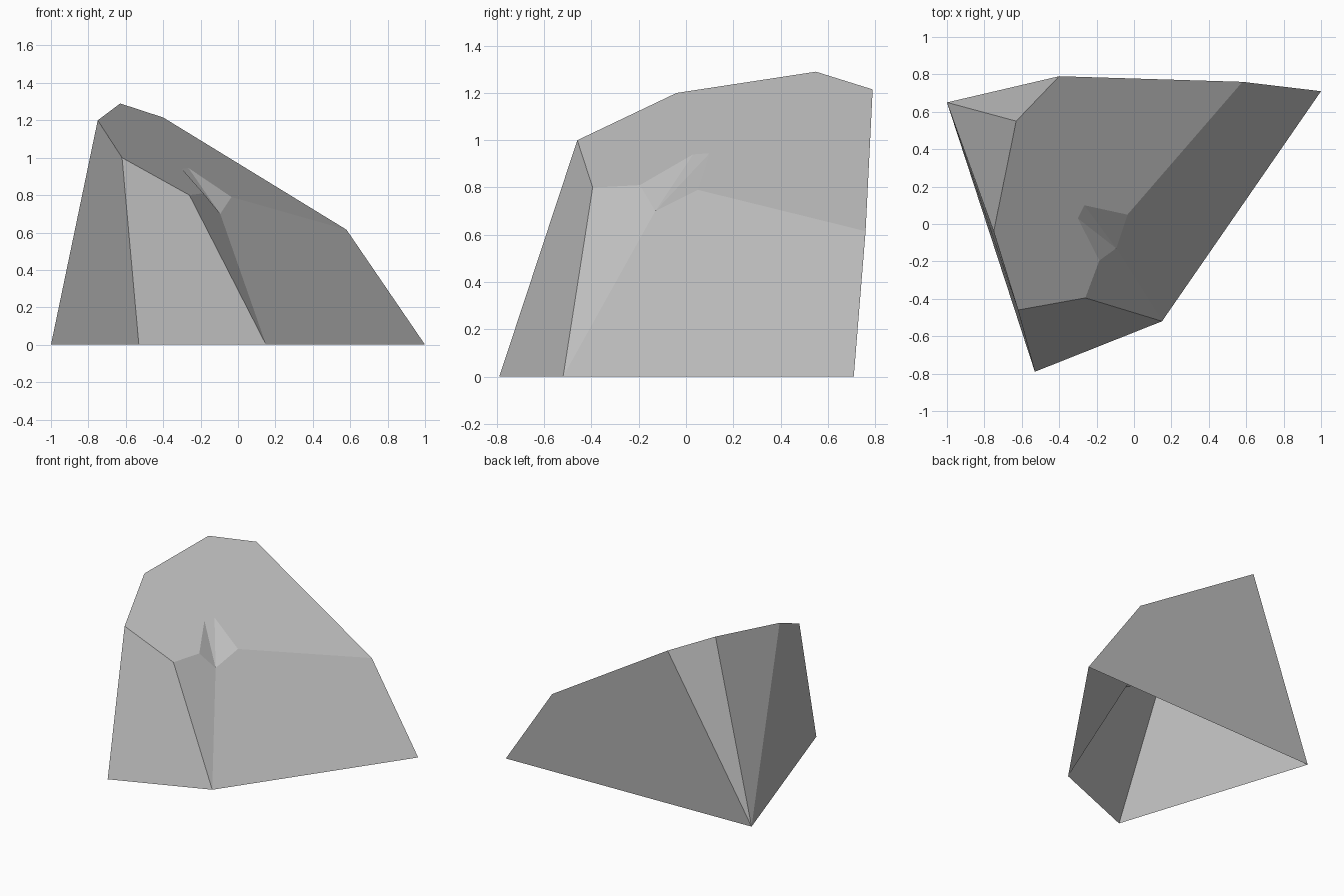
import bpy
import bmesh

if "Cube" in bpy.data.objects:
    bpy.data.objects.remove(bpy.data.objects["Cube"], do_unlink=True)

# Single stone colour
stone = bpy.data.materials.new("stone_grey")
stone.use_nodes = True
grey = (0.52, 0.52, 0.52, 1)
stone.diffuse_color = grey
stone.node_tree.nodes["Principled BSDF"].inputs["Base Color"].default_value = grey

# Named corners of the boulder
corners = {
    # ground outline
    "back_right": (-1, .65, 0),
    "front_right": (-.53, -.79, 0),
    "front_left": (.15, -.52, 0),
    "back_left": (1, .71, 0),
    # crown outline
    "brow": (-.62, -.46, 1),
    "shoulder": (-.75, -.04, 1.2),
    "peak": (-.63, .55, 1.29),
    "rear_crest": (-.4, .79, 1.215),
    "slope_end": (.58, .76, .615),
    "front_crest": (-.26, -.395, .8),
    # chipped notch
    "chip_lip": (-.185, -.195, .81),
    "chip_top_right": (-.3, .03, .94),
    "chip_top_left": (-.265, .1, .945),
    "chip_side": (-.035, .05, .79),
    "chip_deep": (-.095, -.13, .7),
}

# Facets, wound outward; the underside is open
facets = [
    # right side
    "back_right front_right brow shoulder",
    # front
    "front_right front_left front_crest brow",
    "front_left chip_deep chip_lip front_crest",
    # left flank
    "front_left back_left slope_end chip_side chip_deep",
    # sloping crown
    "brow front_crest chip_lip chip_top_right chip_top_left chip_side "
    "slope_end rear_crest peak shoulder",
    # notch
    "chip_lip chip_deep chip_top_right",
    "chip_top_right chip_deep chip_top_left",
    "chip_top_left chip_deep chip_side",
    # back
    "back_left back_right rear_crest slope_end",
    "back_right peak rear_crest",
    "back_right shoulder peak",
]

bm = bmesh.new()
verts = {name: bm.verts.new(co) for name, co in corners.items()}
for facet in facets:
    bm.faces.new([verts[name] for name in facet.split()])

mesh = bpy.data.meshes.new("boulder")
bm.to_mesh(mesh)
bm.free()
mesh.materials.append(stone)
boulder = bpy.data.objects.new("boulder", mesh)
bpy.context.collection.objects.link(boulder)
